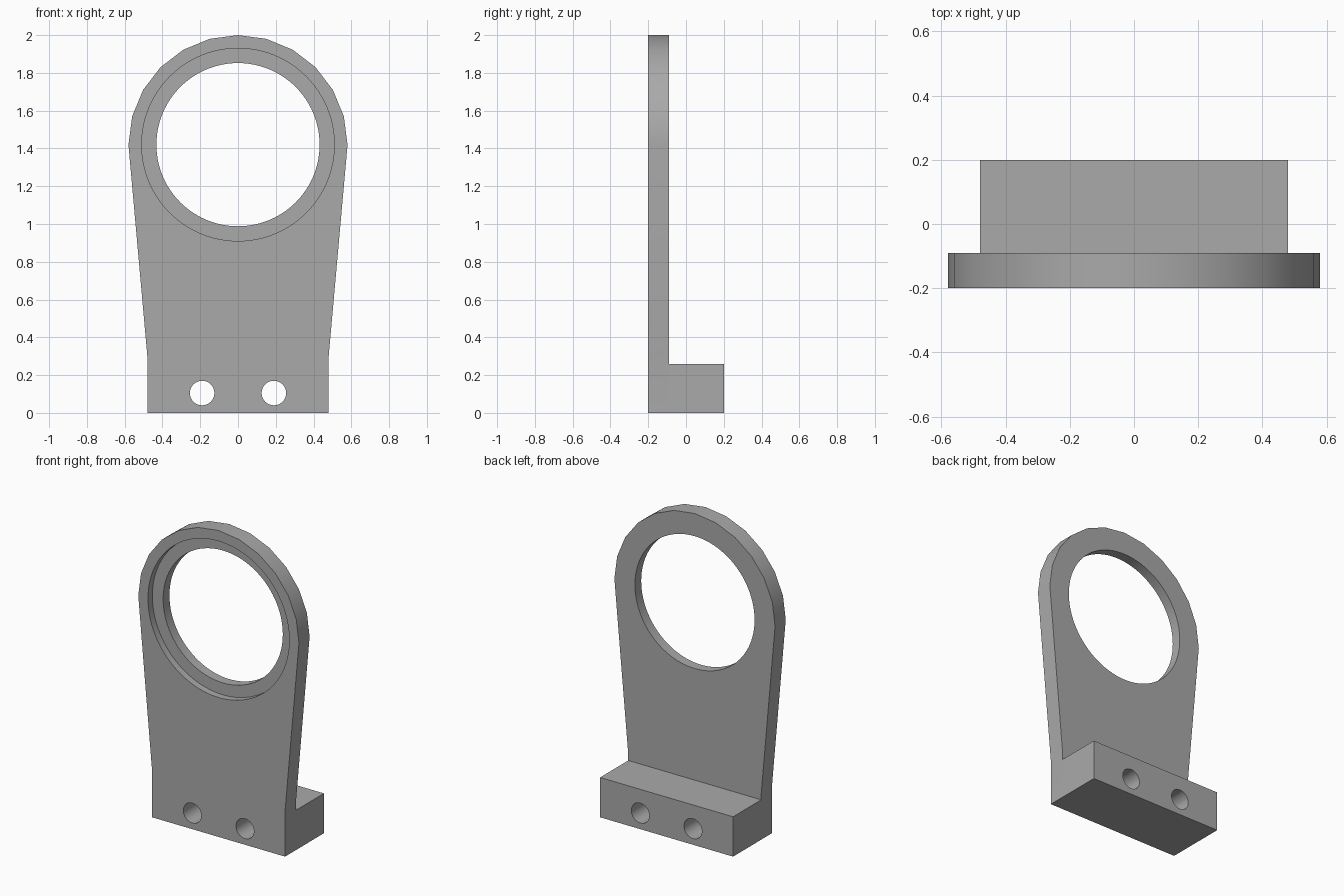
import bpy, bmesh, math
from mathutils import Matrix

# Remove the default cube
cube = bpy.data.objects.get("Cube")
if cube:
    bpy.data.objects.remove(cube, do_unlink=True)

# Key dimensions
FRONT, JOINT, BACK = -0.2, -0.09, 0.2
RING_Z, RING_R = 1.42, 0.58
HALF_W, BLOCK_H = 0.48, 0.26
RECESS_DEPTH = 0.045

grey = bpy.data.materials.new("plain grey")
grey.use_nodes = True
colour = (0.4, 0.4, 0.4, 1)
grey.diffuse_color = colour
grey.node_tree.nodes["Principled BSDF"].inputs["Base Color"].default_value = colour


def make_object(name, bm):
    bmesh.ops.recalc_face_normals(bm, faces=bm.faces)
    mesh = bpy.data.meshes.new(name)
    bm.to_mesh(mesh)
    bm.free()
    mesh.materials.append(grey)
    obj = bpy.data.objects.new(name, mesh)
    bpy.context.collection.objects.link(obj)
    return obj


def extrude_profile(name, points, y0, y1):
    """Extrude an x-z outline from y0 to y1."""
    bm = bmesh.new()
    face = bm.faces.new([bm.verts.new((x, y0, z)) for x, z in points])
    result = bmesh.ops.extrude_face_region(bm, geom=[face])
    verts = [v for v in result["geom"] if isinstance(v, bmesh.types.BMVert)]
    bmesh.ops.translate(bm, verts=verts, vec=(0, y1 - y0, 0))
    return make_object(name, bm)


def cutter(name, x, z, radius, y0, y1, sides):
    """Cylinder along y used to cut a hole."""
    bm = bmesh.new()
    place = Matrix.Translation((x, (y0 + y1) / 2, z)) @ Matrix.Rotation(math.pi / 2, 4, "X")
    bmesh.ops.create_cone(bm, cap_ends=True, segments=sides, radius1=radius,
                          radius2=radius, depth=y1 - y0, matrix=place)
    obj = make_object(name, bm)
    obj.hide_render = True
    return obj


def cut(obj, tools):
    """Apply the cuts, then smooth the round walls."""
    bpy.ops.object.select_all(action="DESELECT")
    bpy.context.view_layer.objects.active = obj
    obj.select_set(True)
    for tool in tools:
        mod = obj.modifiers.new("cut", "BOOLEAN")
        mod.operation, mod.solver, mod.object = "DIFFERENCE", "EXACT", tool
        bpy.ops.object.modifier_apply(modifier=mod.name)
    bpy.ops.object.shade_smooth_by_angle(angle=math.radians(30))


# Upright plate: rounded head tapering to a straight foot
arc = [(RING_R * math.cos(math.radians(a)), RING_Z + RING_R * math.sin(math.radians(a)))
       for a in range(0, 181, 15)]
outline = [(HALF_W, 0), (HALF_W, 0.3)] + arc + [(-HALF_W, 0.3), (-HALF_W, 0)]
plate = extrude_profile("upright_plate", outline, FRONT, JOINT)

# Mounting block behind the foot
block = extrude_profile("mounting_block",
                        [(HALF_W, 0), (HALF_W, BLOCK_H), (-HALF_W, BLOCK_H), (-HALF_W, 0)],
                        JOINT, BACK)

# Ring opening with a front recess, and two bolt holes through both parts
ring_cuts = [cutter("recess_cutter", 0, RING_Z, 0.51, FRONT - 0.1, FRONT + RECESS_DEPTH, 96),
             cutter("opening_cutter", 0, RING_Z, 0.432, FRONT - 0.2, BACK, 96)]
bolt_cuts = [cutter("bolt_cutter", side * 0.19, 0.105, 0.065, FRONT - 0.1, BACK + 0.1, 32)
             for side in (-1, 1)]
cut(plate, ring_cuts + bolt_cuts)
cut(block, bolt_cuts)

for tool in ring_cuts + bolt_cuts:
    bpy.data.objects.remove(tool, do_unlink=True)
